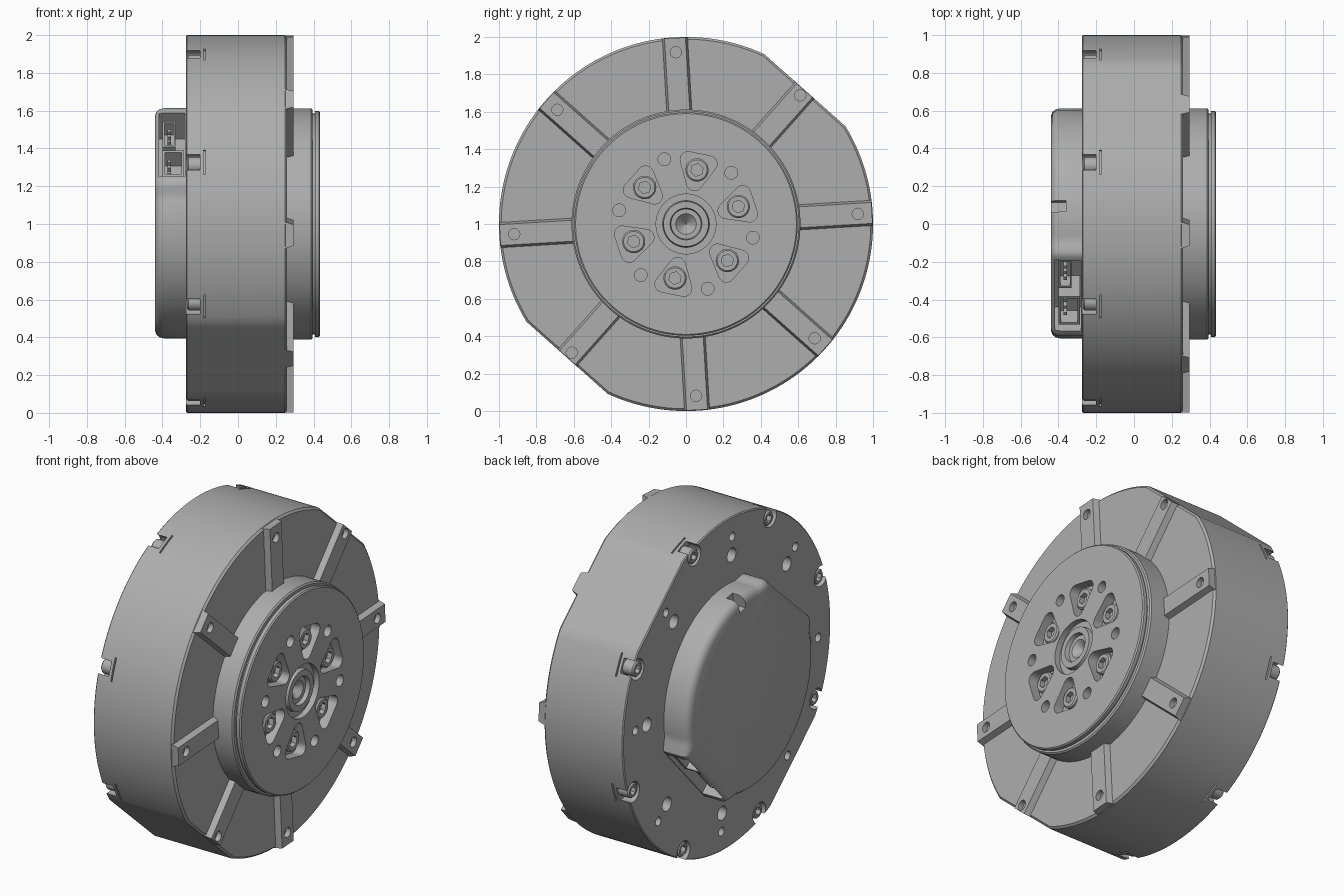
import bpy, bmesh, math
from math import cos, sin, radians, pi
from mathutils import Vector

cube = bpy.data.objects.get("Cube")
if cube:
    bpy.data.objects.remove(cube, do_unlink=True)

metal = bpy.data.materials.new("grey metal")
metal.use_nodes = True
GREY = (0.42, 0.42, 0.42, 1)
metal.diffuse_color = GREY
metal.node_tree.nodes["Principled BSDF"].inputs["Base Color"].default_value = GREY

RIBS = [radians(3.4 + 45 * i) for i in range(8)]
RIMS = [a + radians(22.5) for a in RIBS]
HUB = [radians(18.5 + 60 * i) for i in range(6)]
FLATS = [RIBS[1], RIBS[5]]
PORTS = [radians(132), radians(-43)]


def polar(r, a):
    return r * cos(a), r * sin(a)


def loft(bm, rings):
    """Skin a list of equal closed rings and cap both ends."""
    loops = [[bm.verts.new(p) for p in ring] for ring in rings]
    n = len(loops[0])
    for a, b in zip(loops, loops[1:]):
        for i in range(n):
            bm.faces.new((a[i], a[(i + 1) % n], b[(i + 1) % n], b[i]))
    bm.faces.new(loops[0])
    bm.faces.new(loops[-1])


def lathe(bm, profile, r=0, a=0, n=32, turn=0):
    """Turn (x, radius) pairs about an axis along x."""
    y, z = polar(r, a)
    loft(bm, [[(x, y + q * cos(turn + 2 * pi * i / n), z + q * sin(turn + 2 * pi * i / n))
               for i in range(n)] for x, q in profile])


def bar(bm, x0, x1, r0, r1, half, a, top=None, side=0):
    """Radial block at angle a, optionally narrower at x1."""
    def ring(x, h):
        pts = []
        for r, t in ((r0, -h), (r0, h), (r1, h), (r1, -h)):
            t += side
            pts.append((x, r * cos(a) - t * sin(a), r * sin(a) + t * cos(a)))
        return pts
    loft(bm, [ring(x0, half), ring(x1, half if top is None else top)])


def part(name, bm, cutter=None, angle=35):
    bmesh.ops.recalc_face_normals(bm, faces=bm.faces)
    me = bpy.data.meshes.new(name)
    bm.to_mesh(me)
    bm.free()
    me.materials.append(metal)
    ob = bpy.data.objects.new(name, me)
    ob.location.z = 1
    bpy.context.collection.objects.link(ob)
    if cutter:
        tool = part(name + "_cutter", cutter)
        tool.hide_render = True
        bpy.ops.object.select_all(action="DESELECT")
        ob.select_set(True)
        bpy.context.view_layer.objects.active = ob
        mod = ob.modifiers.new("cut", "BOOLEAN")
        mod.object, mod.solver = tool, "EXACT"
        bpy.ops.object.modifier_apply(modifier="cut")
        bpy.data.objects.remove(tool, do_unlink=True)
    bpy.ops.object.select_all(action="DESELECT")
    ob.select_set(True)
    bpy.context.view_layer.objects.active = ob
    bpy.ops.object.shade_smooth_by_angle(angle=radians(angle))
    return ob


# Main drum with two flats
def drum_ring(x, inset):
    pts = []
    for i in range(160):
        p = Vector(polar(1, 2 * pi * i / 160))
        for f in FLATS:
            n = Vector(polar(1, f))
            p -= n * max(0, p.dot(n) - 0.957)
        pts.append((x, *(p * (1 - inset))))
    return pts


drum = bmesh.new()
loft(drum, [drum_ring(*s) for s in
            ((-0.275, 0.006), (-0.269, 0), (0.248, 0), (0.26, 0.012))])
cuts = bmesh.new()
for a in RIMS:
    lathe(cuts, [(-0.3, 0.062), (-0.2, 0.062)], 0.955, a)
    bar(cuts, -0.182, -0.173, 0.985, 1.05, 0.068, a)
for a in RIBS:
    lathe(cuts, [(-0.3, 0.042), (-0.2, 0.042)], 0.77, a)
    lathe(cuts, [(-0.3, 0.026), (-0.2, 0.026)], 0.88, a, 24)
part("drum", drum, cuts)

# Raised ribs on the output side
ribs, cuts = bmesh.new(), bmesh.new()
for a in RIBS:
    end = 0.955 if a in FLATS else 0.996
    bar(ribs, 0.24, 0.295, 0.58, end, 0.074, a, 0.056)
    lathe(cuts, [(0.265, 0.03), (0.32, 0.03)], 0.92, a, 24)
part("ribs", ribs, cuts)

# Output hub with groove, face plate and central bore
hub = bmesh.new()
lathe(hub, [(0.2, 0.612), (0.387, 0.612), (0.395, 0.604), (0.395, 0.585),
            (0.407, 0.585), (0.407, 0.597), (0.428, 0.597), (0.435, 0.59),
            (0.435, 0.16), (0.4, 0.16), (0.4, 0.125), (0.425, 0.12),
            (0.425, 0.085), (0.4, 0.08), (0.4, 0.055), (0.35, 0.004)], n=128)
cuts = bmesh.new()
for a in HUB:
    # Rounded triangular pocket pointing at the axis
    outline = []
    for r, t, turn in ((0.225, 0, pi), (0.34, 0.058, pi / 3), (0.34, -0.058, -pi / 3)):
        for k in range(-4, 5):
            w = turn + k * pi / 12
            s = -t
            outline.append((r + 0.042 * cos(w), s * -1 + 0.042 * sin(w)))
    outline.sort(key=lambda p: math.atan2(p[1], p[0] - 0.29))
    loft(cuts, [[(x, u * cos(a) - v * sin(a), u * sin(a) + v * cos(a))
                 for u, v in outline] for x in (0.375, 0.46)])
    lathe(cuts, [(0.38, 0.034), (0.46, 0.034)], 0.365, a + radians(30), 24)
part("output_hub", hub, cuts)


# Socket head screws
def screws(name, angles, r, base, head, size):
    bm, cut = bmesh.new(), bmesh.new()
    d = math.copysign(1, head - base)
    for a in angles:
        lathe(bm, [(base, size), (head - d * 0.008, size), (head, size - 0.008)], r, a)
        lathe(cut, [(head - d * 0.03, size * 0.55), (head + d * 0.02, size * 0.55)], r, a, 6, a)
    part(name, bm, cut)


screws("hub_screws", HUB, 0.295, 0.36, 0.415, 0.062)
screws("rim_screws", RIMS, 0.945, -0.19, -0.27, 0.045)


# Rear cover, flaring into a flat at each connector port
def cover_ring(x, inset):
    pts = []
    for i in range(180):
        a, r = 2 * pi * i / 180, 0.605
        for port in PORTS:
            d = abs((a - port + pi) % (2 * pi) - pi)
            edge = radians(27)
            if d < edge:
                r = 0.567 / cos(d)
            else:
                r += 0.031 * max(0, 1 - (d - edge) / radians(7))
        pts.append((x, *polar(r - inset, a)))
    return pts


cover = bmesh.new()
loft(cover, [cover_ring(*s) for s in
             ((-0.26, 0), (-0.395, 0), (-0.415, 0.005), (-0.431, 0.018), (-0.44, 0.042))])
cuts = bmesh.new()
for a in PORTS:
    bar(cuts, -0.418, -0.28, 0.38, 0.7, 0.25, a)
bar(cuts, -0.46, -0.36, 0.53, 0.65, 0.03, radians(81))
part("rear_cover", cover, cuts)

# Connectors inside the ports
plugs, cuts, pins = bmesh.new(), bmesh.new(), bmesh.new()
for a in PORTS:
    bar(plugs, -0.4, -0.285, 0.36, 0.545, 0.1, a, side=0.125)
    bar(cuts, -0.387, -0.3, 0.45, 0.6, 0.085, a, side=0.125)
    bar(plugs, -0.4, -0.33, 0.36, 0.53, 0.1, a, side=-0.12)
    bar(cuts, -0.39, -0.34, 0.45, 0.6, 0.085, a, side=-0.12)
    for s in (0.08, 0.125, 0.17, -0.16, -0.12, -0.08):
        bar(pins, -0.372, -0.355, 0.44, 0.52, 0.009, a, side=s)
part("connectors", plugs, cuts)
part("connector_pins", pins)
